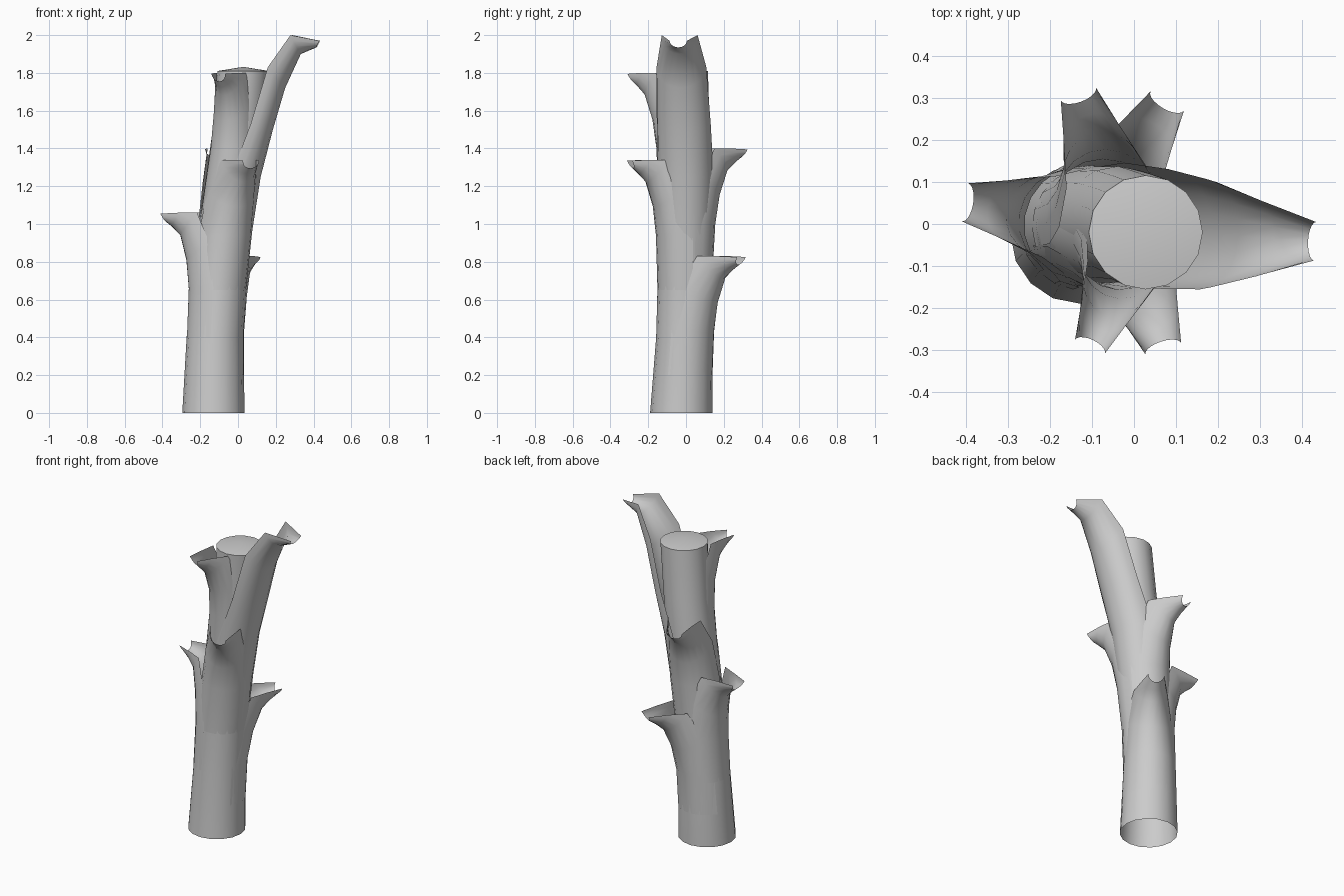
import bpy, math
from mathutils import Vector

if "Cube" in bpy.data.objects:
    bpy.data.objects.remove(bpy.data.objects["Cube"])

# trunk stations: z, centre x, centre y, radius
AXIS = [(0, -.13, -.025, .165), (.4, -.122, -.008, .15), (.8, -.092, -.005, .142),
        (1.2, -.038, 0, .138), (1.5, .0, -.008, .134), (1.81, .028, -.02, .136)]

def axis(z):
    z = max(0, z)
    for a, b in zip(AXIS, AXIS[1:]):
        if z <= b[0]:
            t = (z - a[0]) / (b[0] - a[0])
            return [a[i] + (b[i] - a[i]) * t for i in (1, 2, 3)]
    return list(AXIS[-1][1:])

def make(name, verts, faces):
    me = bpy.data.meshes.new(name)
    me.from_pydata(verts, [], faces)
    me.update()
    ob = bpy.data.objects.new(name, me)
    bpy.context.collection.objects.link(ob)
    for o in bpy.context.selected_objects:
        o.select_set(False)
    ob.select_set(True)
    bpy.context.view_layer.objects.active = ob
    bpy.ops.object.shade_smooth_by_angle(angle=math.radians(50))
    return ob

# trunk: open tube at the bottom, slightly domed on top
N = 16
verts = []
for z, x, y, r in AXIS:
    for i in range(N):
        a = 2 * math.pi * i / N
        verts.append((x + r * math.cos(a), y + r * math.sin(a), z))
faces = [(k * N + i, k * N + (i + 1) % N, (k + 1) * N + (i + 1) % N, (k + 1) * N + i)
         for k in range(len(AXIS) - 1) for i in range(N)]
verts.append((AXIS[-1][1], AXIS[-1][2], 1.832))
top = (len(AXIS) - 1) * N
faces += [(top + i, top + (i + 1) % N, len(verts) - 1) for i in range(N)]
make("trunk", verts, faces)

# sheath rows: middle (out, drop), edge (out, drop), half width
SHORT = [((.160, -.40), (.005, -.40), .148), ((.185, -.25), (.04, -.16), .132),
         ((.235, -.12), (.13, .0), .098), ((.285, -.075), (.235, .0), .072),
         ((.325, -.045), (.345, -.005), .046)]
LONG = [((.152, -.75), (.0, -.75), .148), ((.185, -.5), (.075, -.47), .143),
        ((.23, -.28), (.145, -.17), .132), ((.305, -.1), (.255, .0), .095),
        ((.388, -.065), (.405, -.03), .046)]

def sheath(name, angle, height, rows, base, wide=1.0, reach=1.0):
    """Gutter-shaped leaf base wrapping the trunk, curling out to a notched tip."""
    d = Vector((math.cos(math.radians(angle)), math.sin(math.radians(angle)), 0))
    s = Vector((-d.y, d.x, 0))
    r = axis(base)[2]
    rows = [((r, base - height), (0, base - height), r / wide)] + rows
    seg, verts = 10, []
    for k, (m, e, w) in enumerate(rows):
        grow = 1 + (reach - 1) * k / (len(rows) - 1)
        cx, cy, _ = axis(height + m[1])
        for j in range(seg + 1):
            t = (j / seg * 2 - 1) * math.pi / 2
            f = 1 - math.cos(t)
            out = (m[0] + (e[0] - m[0]) * f) * grow
            z = height + m[1] + (e[1] - m[1]) * f
            p = Vector((cx, cy, z)) + d * out + s * (w * wide * math.sin(t))
            verts.append(p)
    n = seg + 1
    faces = [(k * n + j, k * n + j + 1, (k + 1) * n + j + 1, (k + 1) * n + j)
             for k in range(len(rows) - 1) for j in range(seg)]
    make(name, verts, faces)

# leaf sheaths from the lowest to the tallest
sheath("sheath_back_low", 60, .83, SHORT, .2)
sheath("sheath_left", 171, 1.06, SHORT, .4)
sheath("sheath_front_low", -72, 1.34, SHORT, .65, .97, .9)
sheath("sheath_back_high", 110, 1.40, SHORT, .7, .97, .97)
sheath("sheath_front_high", -115, 1.80, SHORT, 1.0, .85, .88)
sheath("sheath_right_tall", -3, 2.0, LONG, .8)
